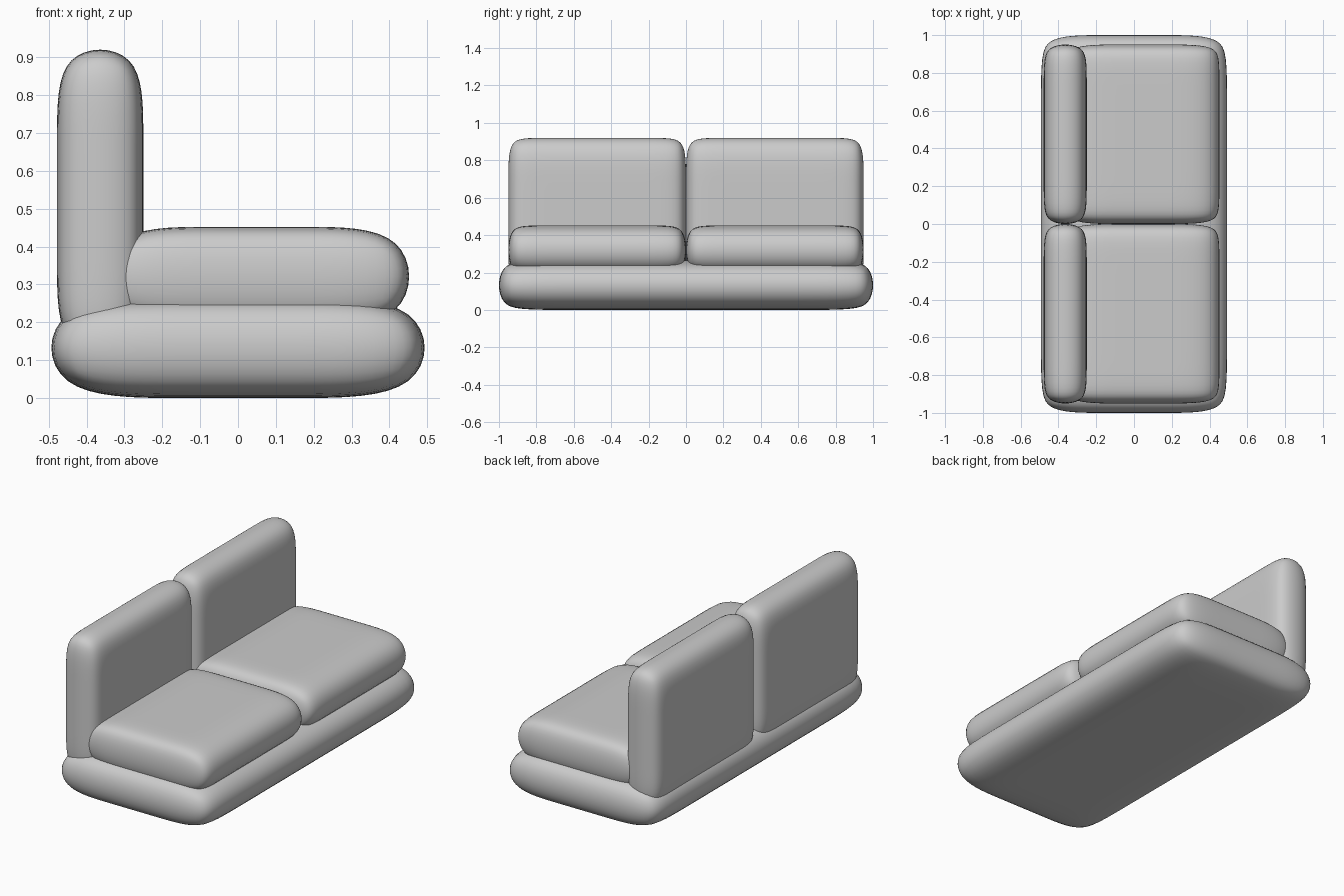
import bpy, bmesh
from mathutils import Vector

if "Cube" in bpy.data.objects:
    bpy.data.objects.remove(bpy.data.objects["Cube"])


def cushion(name, lo, hi, inset):
    """Soft box: cube cut with holding loops at 'inset' from each end, then subdivided."""
    lo, hi = Vector(lo), Vector(hi)
    mid, half = (lo + hi) / 2, (hi - lo) / 2
    bm = bmesh.new()
    bmesh.ops.create_cube(bm, size=2)
    for v in bm.verts:
        # slight overshoot so the smoothed surface reaches lo / hi
        v.co = Vector([v.co[i] * (half[i] + inset[i] / 23) for i in range(3)])
    for i in range(3):
        if inset[i]:
            for s in (-1, 1):
                p, n = Vector(), Vector()
                p[i], n[i] = s * (half[i] - inset[i]), 1
                bmesh.ops.bisect_plane(bm, geom=bm.verts[:] + bm.edges[:] + bm.faces[:],
                                       dist=1e-5, plane_co=p, plane_no=n)
    for f in bm.faces:
        f.smooth = True
    me = bpy.data.meshes.new(name)
    bm.to_mesh(me)
    bm.free()
    ob = bpy.data.objects.new(name, me)
    ob.location = mid
    bpy.context.collection.objects.link(ob)
    sub = ob.modifiers.new("soften", 'SUBSURF')
    sub.levels = sub.render_levels = 3
    return ob


# plinth cushion under everything
cushion("base", (-0.493, -1, 0), (0.493, 1, 0.265), (0.34, 0.2, 0))

# two seat cushions and two upright back cushions
for side, y0, y1 in (("right", -0.95, 0), ("left", 0, 0.95)):
    cushion("seat_" + side, (-0.355, y0, 0.19), (0.452, y1, 0.452), (0.28, 0.12, 0))
    cushion("back_" + side, (-0.478, y0, 0.12), (-0.25, y1, 0.92), (0, 0.14, 0.22))
